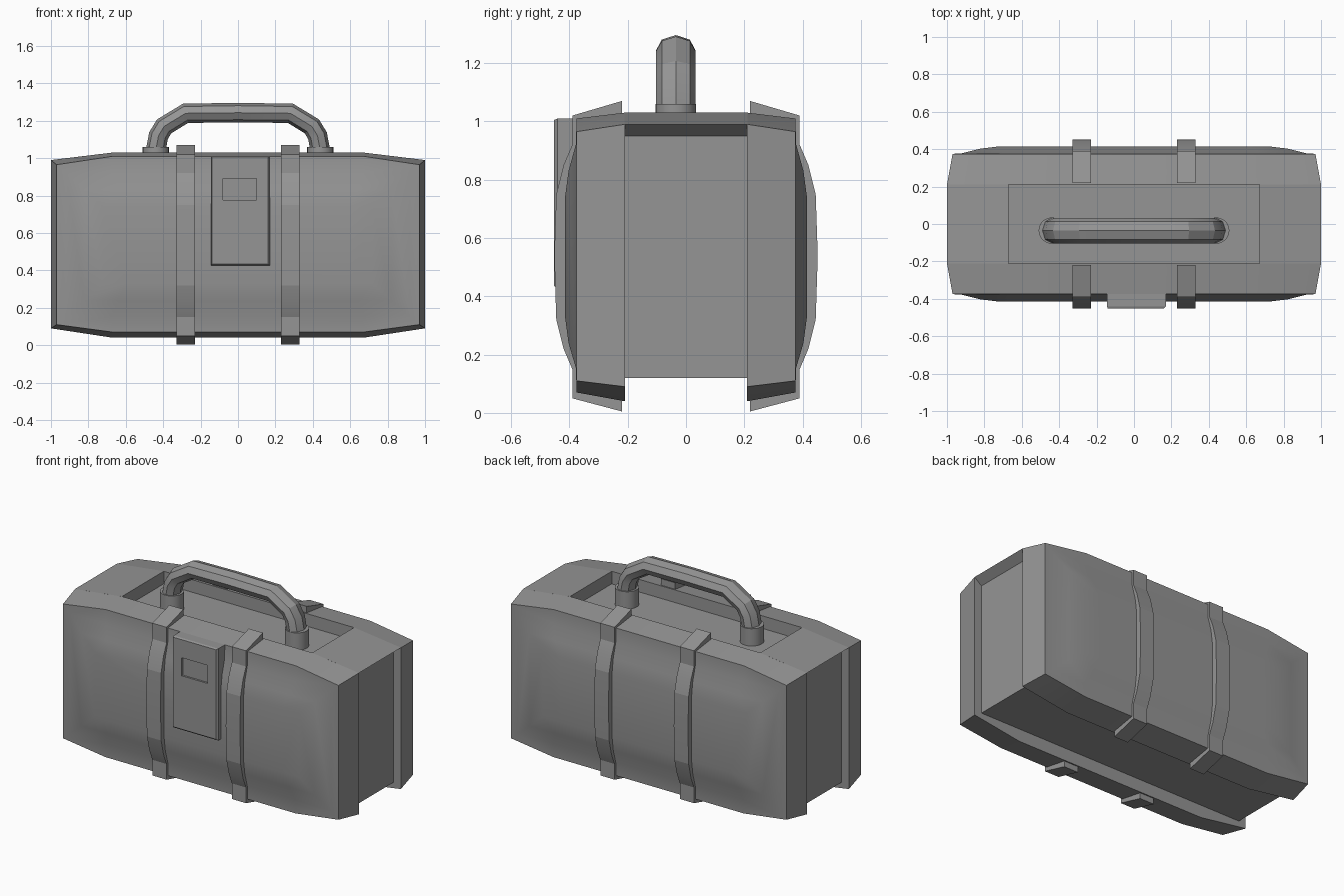
import bpy, bmesh, math
from mathutils import Vector

cube = bpy.data.objects.get("Cube")
if cube:
    bpy.data.objects.remove(cube, do_unlink=True)

grey = bpy.data.materials.new("mid_grey")
grey.use_nodes = True
COLOUR = (0.30, 0.30, 0.30, 1)
grey.diffuse_color = COLOUR
grey.node_tree.nodes["Principled BSDF"].inputs["Base Color"].default_value = COLOUR


def finish(name, bm, angle=25):
    bmesh.ops.recalc_face_normals(bm, faces=bm.faces)
    mesh = bpy.data.meshes.new(name)
    bm.to_mesh(mesh)
    bm.free()
    obj = bpy.data.objects.new(name, mesh)
    bpy.context.collection.objects.link(obj)
    mesh.materials.append(grey)
    bpy.ops.object.select_all(action='DESELECT')
    obj.select_set(True)
    bpy.context.view_layer.objects.active = obj
    bpy.ops.object.shade_smooth_by_angle(angle=math.radians(angle))
    return obj


def loft(name, rings, angle=25):
    """Skin a row of point rings and cap both ends."""
    bm = bmesh.new()
    loops = [[bm.verts.new(p) for p in ring] for ring in rings]
    n = len(loops[0])
    for a, b in zip(loops, loops[1:]):
        for i in range(n):
            j = (i + 1) % n
            bm.faces.new((a[i], a[j], b[j], b[i]))
    bm.faces.new(loops[0])
    bm.faces.new(loops[-1])
    return finish(name, bm, angle)


def box(name, x0, x1, y0, y1, z0, z1):
    return loft(name, [[(x0, y0, z), (x1, y0, z), (x1, y1, z), (x0, y1, z)]
                       for z in (z0, z1)])


def outline(y, x_end, x_mid, z_end, z_mid):
    """Eight-sided case outline; z pairs are (bottom, top)."""
    return [(-x_end, y, z_end[0]), (-x_mid, y, z_mid[0]),
            (x_mid, y, z_mid[0]), (x_end, y, z_end[0]),
            (x_end, y, z_end[1]), (x_mid, y, z_mid[1]),
            (-x_mid, y, z_mid[1]), (-x_end, y, z_end[1])]


# Shells and straps, front and back
strap_profile = [(.22, .005), (.39, .05), (.39, .15), (.42, .22), (.445, .32),
                 (.452, .54), (.445, .75), (.42, .85), (.39, .92), (.39, 1.02),
                 (.22, 1.07)]
for s, side in ((-1, "front"), (1, "back")):
    loft(side + "_shell", [
        outline(s * .21, 1.0, .67, (.09, .99), (.04, 1.03)),
        outline(s * .375, .97, .67, (.11, .965), (.07, 1.01)),
        outline(s * .378, .92, .67, (.155, .92), (.155, .92)),
        outline(s * .403, .82, .64, (.24, .83), (.24, .83)),
        outline(s * .415, .72, .60, (.33, .74), (.33, .74))])
    for x, where in ((-.28, "right"), (.28, "left")):
        loft(f"{side}_{where}_strap",
             [[(x + d, s * y, z) for y, z in strap_profile] for d in (-.05, .05)], 10)

# Core between the shells; its top is the floor of the handle well
box("core", -.95, .95, -.212, .212, .12, .95)

# Bridges closing the top at each end of the well
for s, where in ((-1, "right"), (1, "left")):
    profile = [(.67, .94), (.67, 1.03), (1.0, .99), (.95, .95), (.95, .94)]
    loft(where + "_top_bridge",
         [[(s * x, y, z) for x, z in profile] for y in (-.211, .211)], 5)

# Latch plate with a bevelled rim and a sunken window
bm = bmesh.new()


def rect(x0, x1, z0, z1, y):
    return [bm.verts.new(p) for p in
            ((x0, y, z0), (x1, y, z0), (x1, y, z1), (x0, y, z1))]


rings = [rect(-.145, .17, .425, 1.01, -.37), rect(-.145, .17, .425, 1.01, -.44),
         rect(-.14, .16, .435, 1.005, -.452), rect(-.08, .10, .775, .89, -.452),
         rect(-.08, .10, .775, .89, -.44)]
for a, b in zip(rings, rings[1:]):
    for i in range(4):
        j = (i + 1) % 4
        bm.faces.new((a[i], a[j], b[j], b[i]))
bm.faces.new(rings[0])
bm.faces.new(rings[-1])
finish("latch_plate", bm, 10)

# Handle: eight-sided grip swept along an arch
HANDLE_Y = -.035
half = [(.44, 1.04), (.425, 1.12), (.395, 1.17), (.28, 1.24)]
path = [Vector((-x, HANDLE_Y, z)) for x, z in half]
path += [Vector((0, HANDLE_Y, 1.243))]
path += [Vector((x, HANDLE_Y, z)) for x, z in reversed(half)]
rings = []
for i, p in enumerate(path):
    before = (p - path[i - 1]).normalized() if i else Vector((0, 0, 1))
    after = (path[i + 1] - p).normalized() if i < len(path) - 1 else Vector((0, 0, -1))
    t = (before + after).normalized()
    normal = Vector((-t.z, 0, t.x))
    rings.append([p + normal * .053 * math.cos(a) + Vector((0, .068 * math.sin(a), 0))
                  for a in (k * math.pi / 4 for k in range(8))])
loft("handle_grip", rings, 20)

# Round handle sockets
for x, where in ((-.44, "right"), (.44, "left")):
    loft(where + "_handle_socket",
         [[(x + .07 * math.cos(k * math.pi / 12),
            HANDLE_Y + .07 * math.sin(k * math.pi / 12), z) for k in range(24)]
          for z in (.94, 1.06)], 30)
